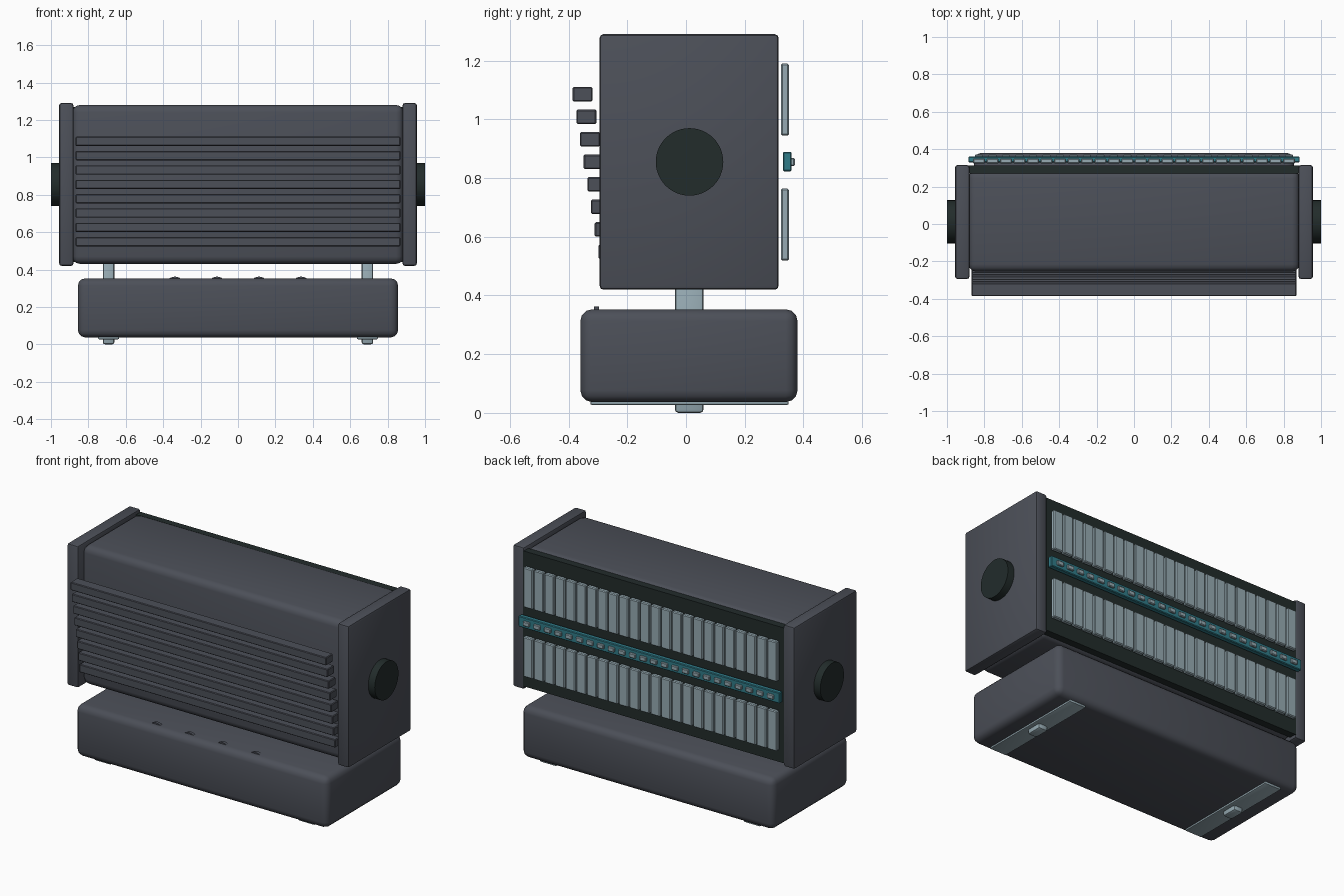
import bpy, bmesh, math
from mathutils import Matrix, Vector

if "Cube" in bpy.data.objects:
    bpy.data.objects.remove(bpy.data.objects["Cube"])


def material(name, rgb):
    m = bpy.data.materials.new(name)
    m.diffuse_color = (*rgb, 1.0)
    m.use_nodes = True
    m.node_tree.nodes["Principled BSDF"].inputs["Base Color"].default_value = m.diffuse_color
    return m


slate = material("slate_grey", (0.072, 0.079, 0.098))
black = material("dark_green_black", (0.016, 0.025, 0.024))
silver = material("pale_steel", (0.31, 0.41, 0.455))
teal = material("teal", (0.03, 0.2, 0.25))


def finish(bm, name, mat):
    bmesh.ops.recalc_face_normals(bm, faces=bm.faces)
    me = bpy.data.meshes.new(name)
    bm.to_mesh(me)
    bm.free()
    me.materials.append(mat)
    ob = bpy.data.objects.new(name, me)
    bpy.context.collection.objects.link(ob)
    bpy.ops.object.select_all(action='DESELECT')
    ob.select_set(True)
    bpy.context.view_layer.objects.active = ob
    bpy.ops.object.shade_smooth_by_angle(angle=math.radians(35))
    return ob


def box(name, mat, x, y, z, bevel=0.0, segments=2):
    """Box spanning the (min, max) ranges, with rounded edges."""
    bm = bmesh.new()
    lo, hi = Vector((x[0], y[0], z[0])), Vector((x[1], y[1], z[1]))
    size = hi - lo
    mtx = Matrix.Translation((lo + hi) / 2) @ Matrix.Diagonal((*size, 1))
    bmesh.ops.create_cube(bm, size=1, matrix=mtx)
    if bevel:
        bmesh.ops.bevel(bm, geom=bm.edges[:], offset=bevel, segments=segments,
                        profile=0.5, affect='EDGES')
    return finish(bm, name, mat)


def disc(name, mat, centre, radius, depth, axis, sides=48):
    bm = bmesh.new()
    rot = Matrix.Rotation(math.pi / 2, 4, 'Y' if axis == 'x' else 'X')
    bmesh.ops.create_cone(bm, cap_ends=True, segments=sides, radius1=radius,
                          radius2=radius, depth=depth,
                          matrix=Matrix.Translation(centre) @ rot)
    return finish(bm, name, mat)


# Main housing and dark rear panel
box("housing", slate, (-0.885, 0.885), (-0.255, 0.285), (0.43, 1.28), 0.04, 3)
box("rear_panel", black, (-0.885, 0.885), (0.27, 0.314), (0.44, 1.27))

# End plates, pivot discs, support posts and underside straps
for s, side in ((-1, "left"), (1, "right")):
    box(side + "_end_plate", slate, sorted((s * 0.88, s * 0.956)),
        (-0.294, 0.315), (0.42, 1.29), 0.012)
    disc(side + "_pivot_disc", black, (s * 0.97, 0.012, 0.855), 0.115, 0.06, 'x')
    px = s * 0.692
    box(side + "_post", silver, (px - 0.031, px + 0.031), (-0.038, 0.06),
        (0.0, 0.46), 0.012)
    box(side + "_strap", silver, (px - 0.056, px + 0.056), (-0.326, 0.35),
        (0.027, 0.05), 0.006)

# Base block
box("base", slate, (-0.856, 0.856), (-0.36, 0.38), (0.037, 0.353), 0.04, 3)

# Small knobs peeking out of the base top
for i in range(4):
    disc("base_knob_%d" % (i + 1), slate, (-0.337 + i * 0.2247, -0.305, 0.312),
         0.05, 0.018, 'y', 32)

# Front slats, each one set further back than the slat above
for i in range(8):
    y0 = -0.386 + i * 0.0125
    z0 = 1.061 - i * 0.0767
    box("slat_%d" % (i + 1), slate, (-0.868, 0.868), (y0, y0 + 0.068),
        (z0, z0 + 0.049), 0.004, 1)

# Rear rail with two rows of tiles and a row of buttons
box("rail", teal, (-0.886, 0.886), (0.33, 0.36), (0.823, 0.889), 0.004, 1)
count, pitch = 24, 0.072
for i in range(count):
    cx = (i - (count - 1) / 2) * pitch
    tile_x = (cx - 0.032, cx + 0.032)
    box("upper_tile_%d" % (i + 1), silver, tile_x, (0.323, 0.351), (0.945, 1.19), 0.005, 1)
    box("lower_tile_%d" % (i + 1), silver, tile_x, (0.323, 0.351), (0.519, 0.764), 0.005, 1)
    box("button_%d" % (i + 1), silver, (cx - 0.022, cx + 0.022), (0.35, 0.371),
        (0.841, 0.869), 0.004, 1)
